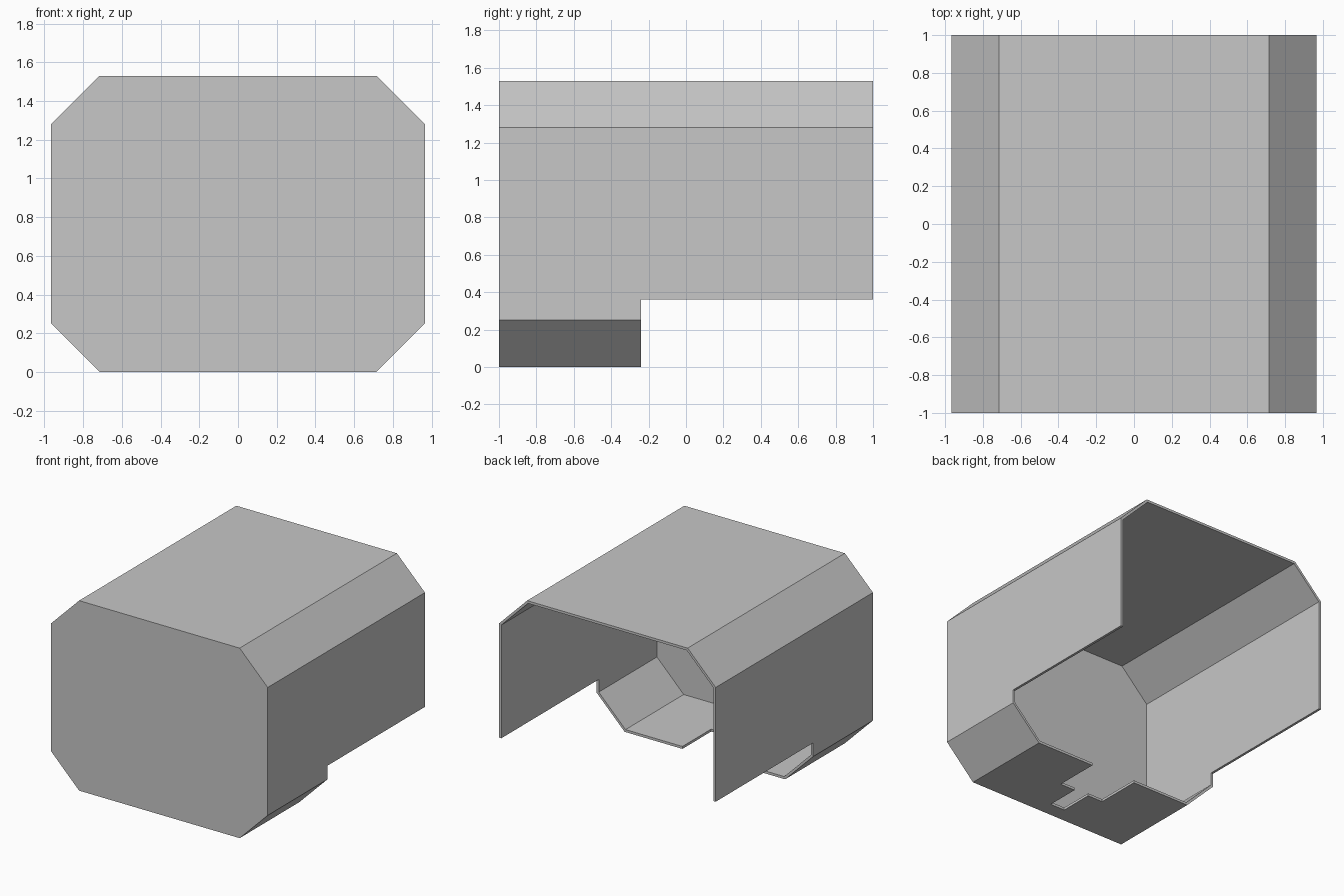
import bpy
import bmesh

if "Cube" in bpy.data.objects:
    bpy.data.objects.remove(bpy.data.objects["Cube"])

HALF_W, HALF_L, HEIGHT, BEVEL, WALL = 0.965, 1.0, 1.53, 0.25, 0.02
CUT_Y, CUT_Z = -0.24, 0.36

grey = bpy.data.materials.new("light_grey")
grey.use_nodes = True
colour = (0.57, 0.57, 0.57, 1)
grey.diffuse_color = colour
grey.node_tree.nodes["Principled BSDF"].inputs["Base Color"].default_value = colour


def prism(name, profile, y0, y1):
    """Extrude an x-z profile from y0 to y1."""
    bm = bmesh.new()
    face = bm.faces.new([bm.verts.new((x, y0, z)) for x, z in profile])
    moved = bmesh.ops.extrude_face_region(bm, geom=[face])["geom"]
    bmesh.ops.translate(bm, vec=(0, y1 - y0, 0),
                        verts=[v for v in moved if isinstance(v, bmesh.types.BMVert)])
    bmesh.ops.recalc_face_normals(bm, faces=bm.faces)
    mesh = bpy.data.meshes.new(name)
    bm.to_mesh(mesh)
    bm.free()
    mesh.materials.append(grey)
    obj = bpy.data.objects.new(name, mesh)
    bpy.context.collection.objects.link(obj)
    return obj


def octagon(inset):
    """Rectangle with bevelled corners, offset evenly inwards."""
    w, low, high = HALF_W - inset, inset, HEIGHT - inset
    b = BEVEL - inset * 0.586
    right = [(w - b, low), (w, low + b), (w, high - b), (w - b, high)]
    return right + [(-x, z) for x, z in reversed(right)]


def rect(half_w, z0, z1):
    return [(-half_w, z0), (half_w, z0), (half_w, z1), (-half_w, z1)]


def carve(target, cutter):
    cutter.hide_render = True
    mod = target.modifiers.new("carve", "BOOLEAN")
    mod.operation = "DIFFERENCE"
    mod.solver = "EXACT"
    mod.object = cutter
    bpy.context.view_layer.objects.active = target
    bpy.ops.object.modifier_apply(modifier=mod.name)
    bpy.data.objects.remove(cutter)


# Thin shell closed at the front and open at the back
shell = prism("housing_shell", octagon(0), -HALF_L, HALF_L)
carve(shell, prism("hollow", octagon(WALL), -HALF_L + WALL, HALF_L + 0.1))

# Open underside behind the front section
carve(shell, prism("underside_opening", rect(1.2, -0.2, CUT_Z), CUT_Y, HALF_L + 0.2))

# Stepped notch in the floor
carve(shell, prism("wide_notch", rect(0.2, -0.1, 0.1), -0.605, CUT_Y + 0.1))
carve(shell, prism("narrow_notch", rect(0.065, -0.1, 0.1), -0.88, -0.5))
